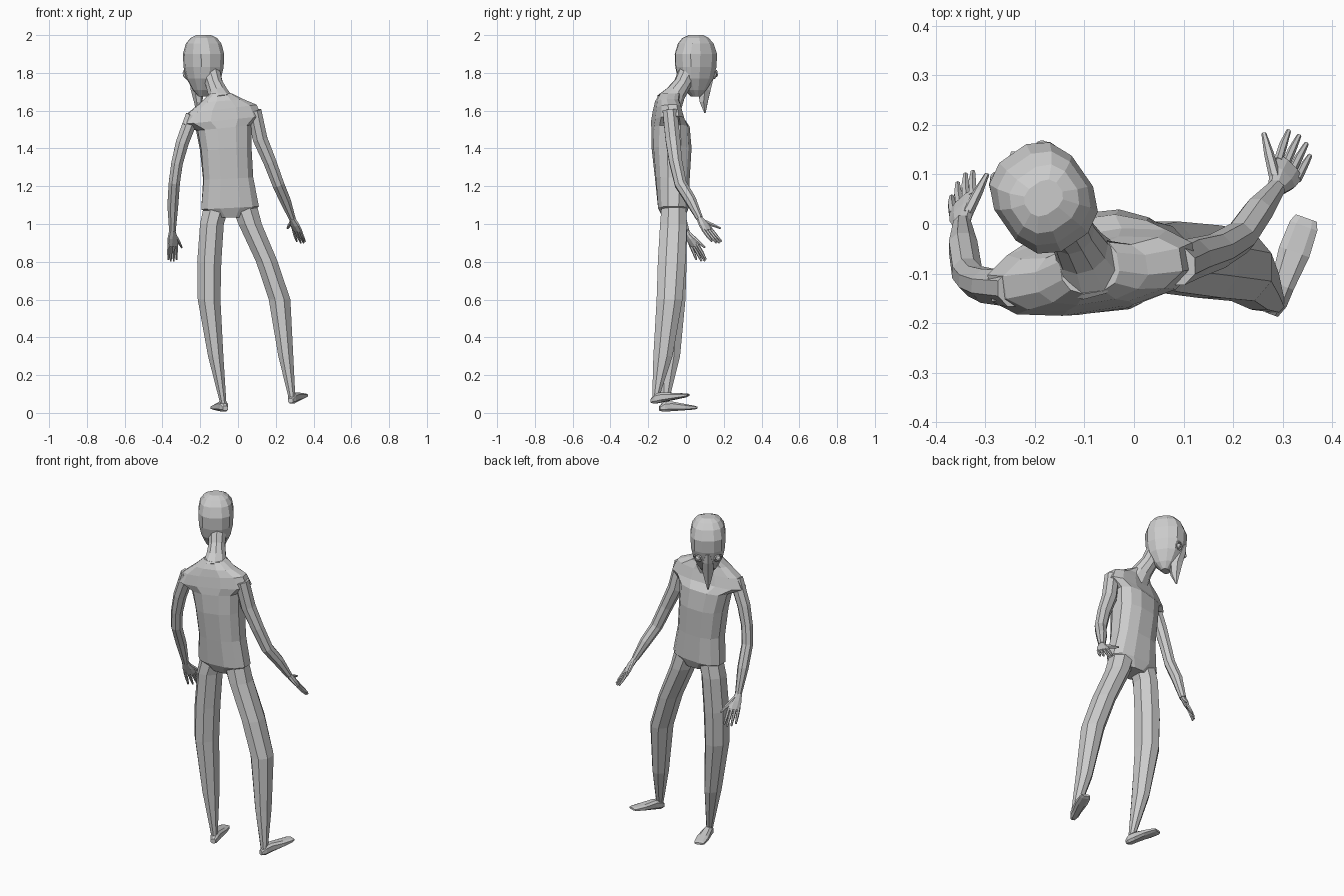
import bpy, bmesh, math
from mathutils import Vector as V

if "Cube" in bpy.data.objects:
    bpy.data.objects.remove(bpy.data.objects["Cube"])


def skin(name, rings):
    """Skin a list of equal-length point rings into a closed flat-shaded mesh."""
    bm = bmesh.new()
    vs = [[bm.verts.new(p) for p in ring] for ring in rings]
    n = len(vs[0])
    for a, b in zip(vs, vs[1:]):
        for i in range(n):
            j = (i + 1) % n
            bm.faces.new((a[i], a[j], b[j], b[i]))
    bm.faces.new(vs[0][::-1])
    bm.faces.new(vs[-1])
    bmesh.ops.recalc_face_normals(bm, faces=bm.faces)
    me = bpy.data.meshes.new(name)
    bm.to_mesh(me)
    bm.free()
    ob = bpy.data.objects.new(name, me)
    bpy.context.collection.objects.link(ob)
    return ob


def ring(c, u, v, ru, rv, n=8, p=1.0):
    """Ellipse (p=1) or boxier superellipse (p<1) about c."""
    pts = []
    for i in range(n):
        t = 2 * math.pi * (i + 0.5) / n
        ct, st = math.cos(t), math.sin(t)
        pts.append(V(c) + u * ru * math.copysign(abs(ct) ** p, ct)
                   + v * rv * math.copysign(abs(st) ** p, st))
    return pts


def tube(name, pts, n=8):
    """Round limb through (x, y, z, radius) points."""
    cs = [V(p[:3]) for p in pts]
    rings = []
    for i, c in enumerate(cs):
        d = (cs[min(i + 1, len(cs) - 1)] - cs[max(i - 1, 0)]).normalized()
        u = V((0, 1, 0)).cross(d).normalized()
        rings.append(ring(c, u, d.cross(u), pts[i][3], pts[i][3], n))
    return skin(name, rings)


X, Y, Z = V((1, 0, 0)), V((0, 1, 0)), V((0, 0, 1))

# Torso: x, y, z, half width, half depth, yaw degrees, shoulder slope
torso = [(-.04, -.065, 1.035, .08, .06, 0, 0), (-.042, -.067, 1.085, .157, .083, 0, .05),
         (-.052, -.072, 1.24, .135, .092, 3, .05), (-.065, -.076, 1.40, .137, .104, 6, .08),
         (-.075, -.082, 1.51, .148, .098, 8, .1), (-.085, -.097, 1.55, .215, .08, 9, .1),
         (-.083, -.1, 1.61, .185, .068, 9, .12), (-.085, -.1, 1.652, .115, .06, 9, .08),
         (-.09, -.085, 1.69, .06, .055, 9, 0)]
rings = []
for x, y, z, a, b, yaw, slope in torso:
    t = math.radians(yaw)
    rings.append(ring((x, y, z), V((math.cos(t), math.sin(t), slope)),
                      V((-math.sin(t), math.cos(t), 0)), a, b, 12, .8))
skin("torso", rings)

# Neck
tube("neck", [(-.09, -.09, 1.64, .075), (-.105, -.055, 1.69, .055),
              (-.125, -.02, 1.74, .047), (-.15, .02, 1.82, .055)], 10)

# Head, turned to the left and bowed
F, R = V((-.57, .82, 0)), V((.82, .57, 0))


def face_point(r, f, z):
    return F * f + R * (r - .12) + Z * z


# z, back, front, half width
head = [(1.675, .125, .165, .03), (1.71, .09, .2, .055), (1.77, .052, .24, .082),
        (1.83, .038, .256, .095), (1.90, .035, .26, .098), (1.955, .055, .238, .088),
        (1.985, .08, .21, .068), (2.0, .115, .18, .04)]
skin("head", [ring(face_point(0, (b + f) / 2, z), R, F, w, (f - b) / 2, 12, .8)
              for z, b, f, w in head])

# Beak hanging from the face
beak = [(1.82, .235, .262, .012), (1.765, .19, .256, .032), (1.71, .165, .24, .036),
        (1.645, .172, .224, .02), (1.587, .202, .21, .003)]
skin("beak", [ring(face_point(0, (b + f) / 2, z), R, F, w, (f - b) / 2, 6)
              for z, b, f, w in beak])

# Eyes with rims
for side, label in ((-1, "left"), (1, "right")):
    c = face_point(side * .055, .233, 1.79)
    d = (F + R * side * .45 - Z * .35).normalized()
    rot = d.to_track_quat('Z', 'Y').to_euler()
    bpy.ops.mesh.primitive_torus_add(location=c, rotation=rot, major_radius=.022,
                                     minor_radius=.005, major_segments=10, minor_segments=4)
    bpy.context.object.name = label + "_eye_rim"
    bpy.ops.mesh.primitive_uv_sphere_add(segments=8, ring_count=6, radius=.015,
                                         location=c, rotation=rot)
    bpy.context.object.name = label + "_eye"

# Arms
tube("left_arm", [(-.24, -.13, 1.575, .04), (-.295, -.125, 1.43, .037), (-.323, -.115, 1.32, .033),
                  (-.337, -.098, 1.22, .032), (-.345, -.045, 1.1, .031), (-.347, 0, .965, .019)])
tube("right_arm", [(.085, -.085, 1.6, .042), (.117, -.07, 1.45, .042), (.168, -.055, 1.33, .037),
                   (.213, -.028, 1.21, .034), (.25, .025, 1.125, .031), (.287, .072, 1.03, .019)])


def hand(label, wrist, knuckle, spread, tips, thumb):
    """Flat palm, four fingers and a thumb; spread runs from little finger to index."""
    w, k, s = V(wrist), V(knuckle), V(spread)
    u = s.normalized()
    nrm = u.cross(k - w).normalized()
    mid = w.lerp(k, .5)
    skin(label + "_palm", [ring(w, u, nrm, .019, .016), ring(mid, u, nrm, .033, .015),
                           ring(k, u, nrm, .037, .011)])
    for i, tip in enumerate(tips):
        a = k + u * .027 * (2 * i / 3 - 1)
        a -= (k - w) * .15
        t = V(tip)
        m = a.lerp(t, .55) + nrm * .002
        tube(f"{label}_finger_{i + 1}", [(*a, .009), (*m, .0085), (*t, .005)], 6)
    a, t = w.lerp(k, .25) + u * .012, V(thumb)
    tube(label + "_thumb", [(*a, .012), (*a.lerp(t, .55), .010), (*t, .005)], 6)


hand("left", (-.347, .0, .965), (-.345, .045, .885), (.05, .045, 0),
     [(-.368, .055, .81), (-.356, .082, .803), (-.34, .1, .803), (-.325, .105, .812)],
     (-.297, .1, .875))
hand("right", (.287, .072, 1.03), (.314, .115, .965), (-.05, .05, .01),
     [(.355, .138, .908), (.348, .162, .9), (.333, .178, .9), (.312, .188, .907)],
     (.262, .183, .977))

# Legs: x, y, z, half width, half depth
legs = {
    "left_leg": [(-.115, -.065, 1.09, .073, .07), (-.138, -.066, 1.0, .068, .077),
                 (-.152, -.07, .8, .069, .079), (-.153, -.075, .6, .065, .078),
                 (-.118, -.087, .3, .044, .06), (-.078, -.112, .05, .018, .02)],
    "right_leg": [(.035, -.065, 1.09, .073, .07), (.064, -.066, 1.0, .067, .077),
                  (.153, -.076, .8, .062, .079), (.22, -.087, .6, .062, .074),
                  (.253, -.122, .3, .043, .055), (.285, -.16, .085, .02, .02)]}
for name, data in legs.items():
    skin(name, [ring((x, y, z), X, Y, a, b, 8) for x, y, z, a, b in data])


def foot(name, heel, toe):
    """Wedge foot; heel and toe are sole points."""
    h, t = V(heel), V(toe)
    d = t - h
    u = d.cross(Z).normalized()
    # position along sole, half width, bottom, top
    secs = [(0, .014, .008, .035), (.12, .024, 0, .055), (.3, .026, 0, .055),
            (.65, .034, 0, .036), (.92, .031, 0, .022), (1, .024, .004, .016)]
    skin(name, [ring(h + d * s + Z * (lo + hi) / 2, u, Z, w, (hi - lo) / 2, 8, .7)
                for s, w, lo, hi in secs])


foot("left_foot", (-.067, -.14, .003), (-.122, .055, .018))
foot("right_foot", (.278, -.183, .043), (.348, .012, .085))
